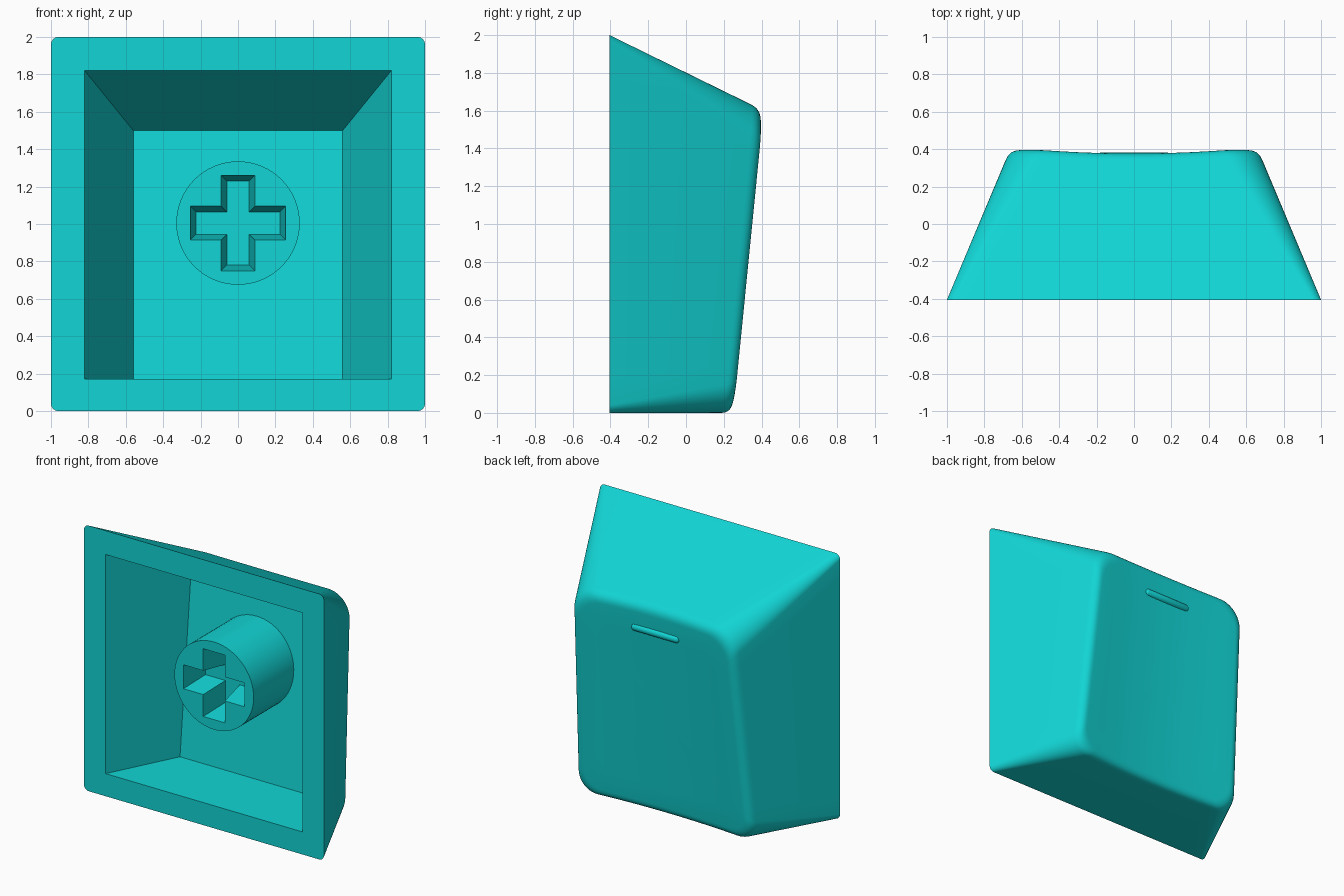
import bpy, bmesh, math
from mathutils import Vector

cube = bpy.data.objects.get("Cube")
if cube:
    bpy.data.objects.remove(cube, do_unlink=True)

teal = bpy.data.materials.new("teal plastic")
teal.use_nodes = True
teal.diffuse_color = (0.006, 0.66, 0.66, 1)
teal.node_tree.nodes["Principled BSDF"].inputs["Base Color"].default_value = teal.diffuse_color

FRONT = -0.405      # open rim plane
STEM_Z = 1.005


def finish(name, bm):
    bmesh.ops.recalc_face_normals(bm, faces=bm.faces)
    mesh = bpy.data.meshes.new(name)
    bm.to_mesh(mesh)
    bm.free()
    mesh.materials.append(teal)
    obj = bpy.data.objects.new(name, mesh)
    bpy.context.collection.objects.link(obj)
    return obj


def loft(name, rings, cap_end=True):
    """Skin equal-length rings of points; the last ring may close to a point."""
    bm = bmesh.new()
    rows = [[bm.verts.new(p) for p in ring] for ring in rings]
    n = len(rows[0])
    for a, b in zip(rows, rows[1:]):
        for i in range(n):
            j = (i + 1) % n
            bm.faces.new((a[i], a[j], b[j], b[i]))
    bm.faces.new(rows[0])
    if cap_end:
        bm.faces.new(rows[-1])
    else:
        bmesh.ops.remove_doubles(bm, verts=rows[-1], dist=1e-4)
    return finish(name, bm)


def select_only(obj):
    bpy.ops.object.select_all(action='DESELECT')
    obj.select_set(True)
    bpy.context.view_layer.objects.active = obj


def carve(obj, cutter):
    mod = obj.modifiers.new("carve", 'BOOLEAN')
    mod.operation = 'DIFFERENCE'
    mod.solver = 'EXACT'
    mod.object = cutter
    select_only(obj)
    bpy.ops.object.modifier_apply(modifier=mod.name)
    bpy.data.objects.remove(cutter, do_unlink=True)


def smooth(obj):
    select_only(obj)
    bpy.ops.object.shade_smooth_by_angle(angle=math.radians(30))


# Outer body: tapering rounded rectangle ending in a tilted, dished back
def dish(x, z):
    return 0.215 + 0.104 * z + 0.08 * x * x


def wall_outline(depth):
    """Rounded rectangle (x, z) at a depth behind the rim."""
    hw, top = 1 - 0.42 * depth, 2 - 0.49 * depth
    r = 0.04 + 0.18 * depth
    corners = [(hw - r, top - r), (r - hw, top - r), (r - hw, r), (hw - r, r)]
    arcs = []
    for k, (cx, cz) in enumerate(corners):
        angles = [math.pi / 2 * (k + i / 10) for i in range(11)]
        arcs.append([Vector((cx + r * math.cos(a), cz + r * math.sin(a))) for a in angles])
    pts = []
    for k, arc in enumerate(arcs):
        nxt = arcs[(k + 1) % 4][0]
        pts += arc + [arc[-1].lerp(nxt, i / 14) for i in range(1, 14)]
    return pts


def wall_point(i, depth):
    p = wall_outline(depth)[i]
    return Vector((p.x, FRONT + depth, p.y))


count = len(wall_outline(0))
rim = [wall_point(i, 0) for i in range(count)]
centre = Vector((0, 0, 0.8))
fillet = [[] for _ in range(7)]
for i in range(count):
    depth = 0.7
    for _ in range(8):                      # where the wall meets the dish
        p = wall_point(i, depth)
        depth = dish(p.x, p.z) - FRONT
    corner = wall_point(i, depth)
    start = wall_point(i, depth - 0.055)
    end = corner.lerp(centre, 0.075)
    end.y = dish(end.x, end.z)
    for k, ring in enumerate(fillet):
        t = k / 6
        ring.append(start * (1 - t) ** 2 + corner * (2 * t * (1 - t)) + end * t * t)

back = []
for s in (0.8, 0.6, 0.4, 0.2, 0):
    ring = []
    for p in fillet[-1]:
        q = centre.lerp(p, s)
        q.y = dish(q.x, q.z)
        ring.append(q)
    back.append(ring)
body = loft("cap_body", [rim] + fillet + back, cap_end=False)


# Hollow inside with a tilted floor; cutter starts just outside the rim
def rectangle(hw, low, high, y_low, y_high):
    return [(-hw, y_low, low), (hw, y_low, low), (hw, y_high, high), (-hw, y_high, high)]


mouth = FRONT - 0.02
carve(body, loft("cavity_cutter", [
    rectangle(0.82, 0.17, 1.82, mouth, mouth),
    rectangle(0.82, 0.17, 1.82, FRONT, FRONT),
    rectangle(0.56, 0.17, 1.5, 0.11, 0.24)]))
smooth(body)

# Round stem with a tapered cross socket
STEM_FRONT = -0.285


def circle(radius, y, n=64):
    return [(radius * math.cos(math.tau * i / n), y, STEM_Z + radius * math.sin(math.tau * i / n))
            for i in range(n)]


def cross(arm, half, y):
    quarter = [(arm, -half), (arm, half), (half, half)]
    pts = []
    for _ in range(4):
        pts += [(x, y, STEM_Z + z) for x, z in quarter]
        quarter = [(-z, x) for x, z in quarter]
    return pts


stem = loft("stem", [circle(0.33, STEM_FRONT), circle(0.33, 0.235)])
carve(stem, loft("socket_cutter", [
    cross(0.255, 0.09, STEM_FRONT - 0.02),
    cross(0.255, 0.09, STEM_FRONT),
    cross(0.225, 0.06, STEM_FRONT + 0.22)]))
smooth(stem)

# Raised finger bar: a capsule half sunk in the dish
bm = bmesh.new()
bmesh.ops.create_uvsphere(bm, u_segments=24, v_segments=12, radius=0.028)
for v in bm.verts:
    if abs(v.co.x) > 1e-5:
        v.co.x += math.copysign(0.172, v.co.x)
    v.co += Vector((0, 0.355, 1.43))
bar = finish("finger_bar", bm)
smooth(bar)
